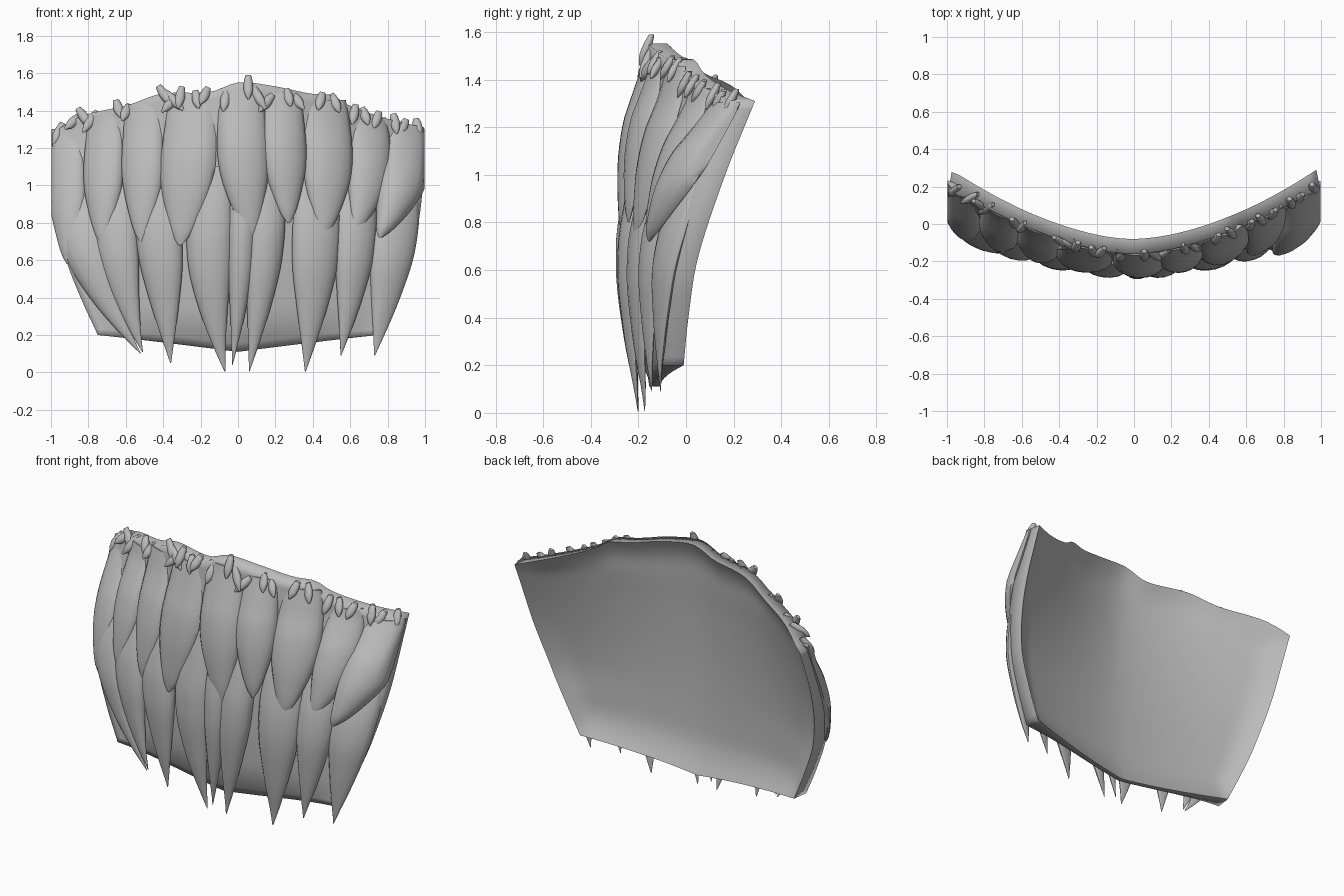
import bpy, bmesh, math
from mathutils import Vector

if "Cube" in bpy.data.objects:
    bpy.data.objects.remove(bpy.data.objects["Cube"])

grey = bpy.data.materials.new("plain grey")
grey.diffuse_color = (0.5, 0.5, 0.5, 1)
grey.use_nodes = True
grey.node_tree.nodes["Principled BSDF"].inputs["Base Color"].default_value = grey.diffuse_color


def interp(table, k):
    """Smooth lookup (Hermite through the points) in a list of (key, value) pairs."""
    if k <= table[0][0]:
        return table[0][1]
    if k >= table[-1][0]:
        return table[-1][1]
    i = max(j for j in range(len(table) - 1) if table[j][0] <= k)

    def slope(j):
        a, b = table[max(j - 1, 0)], table[min(j + 1, len(table) - 1)]
        return (b[1] - a[1]) / (b[0] - a[0])
    (a, va), (b, vb) = table[i], table[i + 1]
    h = b - a
    t = (k - a) / h
    return (va * (1 + 2 * t) * (1 - t) ** 2 + slope(i) * h * t * (1 - t) ** 2
            + vb * t * t * (3 - 2 * t) + slope(i + 1) * h * t * t * (t - 1))


# Shape of the curved backing: rim height, half width, centre depths, side depth
TOP = [(-1, 1.28), (-.85, 1.37), (-.6, 1.43), (-.42, 1.49), (-.15, 1.50), (0, 1.55),
       (.2, 1.53), (.4, 1.49), (.52, 1.48), (.6, 1.43), (.8, 1.36), (1, 1.31)]
HALF = [(.1, .69), (.2, .735), (.4, .825), (.6, .90), (.9, .96), (1.3, .975)]
FRONT_MID = [(0, -.18), (.11, -.19), (.3, -.21), (.6, -.225), (1.1, -.21), (1.5, -.16)]
BACK_MID = [(.11, -.16), (.3, -.173), (.5, -.18), (.8, -.178), (1.1, -.162),
            (1.35, -.14), (1.55, -.13)]
SIDE = [(.2, -.01), (.4, .01), (.65, .05), (1.0, .165), (1.31, .29)]
CURL = .05


def depth(mid, side_shift, x, z):
    """Depth of a surface bowed from its centre line out to the side edge."""
    u = min(abs(x) / interp(HALF, z), 1.03)
    c = interp(mid, z)
    return c + (interp(SIDE, z) + side_shift - c) * u ** 1.7


def front_at(x, z):
    return depth(FRONT_MID, -.08, x, z)


def near(d, reach):
    """1 at an edge, easing to 0 at the given distance from it."""
    return max(0, 1 - d / reach) ** 2


def loft(name, rings, angle=50):
    """Skin closed rings of equal even length and cap both ends with strips."""
    bm = bmesh.new()
    vs = [[bm.verts.new(p) for p in r] for r in rings]
    n = len(vs[0])
    for a, b in zip(vs, vs[1:]):
        for i in range(n):
            j = (i + 1) % n
            bm.faces.new((a[i], a[j], b[j], b[i]))
    for r in (vs[0], vs[-1]):
        for i in range(n // 2 - 1):
            bm.faces.new((r[i], r[i + 1], r[n - 2 - i], r[n - 1 - i]))
    bmesh.ops.recalc_face_normals(bm, faces=bm.faces)
    me = bpy.data.meshes.new(name)
    bm.to_mesh(me)
    bm.free()
    me.materials.append(grey)
    ob = bpy.data.objects.new(name, me)
    bpy.context.collection.objects.link(ob)
    bpy.ops.object.select_all(action='DESELECT')
    ob.select_set(True)
    bpy.context.view_layer.objects.active = ob
    bpy.ops.object.shade_smooth_by_angle(angle=math.radians(angle))
    return ob


# Curved backing sheet, hollow behind, with its rim curling backwards
rings = []
for k in range(33):
    v = k / 32
    front, back = [], []
    for i in range(49):
        u = -1 + i / 24
        z = (.11 + .09 * abs(u)) * (1 - v) + interp(TOP, u) * v
        x = u * interp(HALF, z)
        low = near(v, .16)
        curl = max(low, near(1 - abs(u), .14), near(1 - v, .12))
        back.append((x, depth(BACK_MID, -CURL, x, z) + CURL * curl, z))
        y = front_at(x, z) + .05 * low * (1 - abs(u) ** 3) - .02 * abs(u) ** 6
        front.append((x * (1 + .02 * abs(u) ** 4), y, z))
    rings.append(front + back[::-1])
loft("backing_sheet", rings, 100)


def leaf(name, top, mid, tip, half, bulge, widths, lift):
    """Domed pointed leaf lying over the front of the backing."""
    rings, steps, seg = [], 20, 16
    for k in range(steps + 1):
        t = k / steps
        x0 = top[0] * (1 - t) * (1 - 2 * t) + mid * 4 * t * (1 - t) + tip[0] * t * (2 * t - 1)
        z = top[1] + (tip[1] - top[1]) * t
        f = interp(widths, t)
        swell = f * min(1, .55 + 1.3 * t)
        lo = lift[0] + (lift[1] - lift[0]) * t
        ring = []
        for i in range(seg):
            a = 2 * math.pi * (i + .5) / seg + math.pi / 2
            x = max(-.998, min(.998, x0 + half * f * math.sin(a)))
            c = math.cos(a)
            y = .25 * front_at(x0, z) + .75 * front_at(x, z) - lo
            y += c * swell * (bulge if c < 0 else .025)
            ring.append((x, y, z))
        rings.append(ring)
    loft(name, rings)


# Lower row: top x, middle x, tip x, tip z, half width
LOWER = [(-.86, -.80, -.52, .10, .13), (-.66, -.64, -.51, .11, .12),
         (-.45, -.41, -.36, .05, .125), (-.12, -.15, -.07, .005, .125),
         (.02, .015, -.03, .04, .075), (.17, .135, .06, .005, .10),
         (.42, .41, .36, .005, .13), (.64, .62, .55, .09, .11),
         (.87, .82, .73, .09, .125)]
LOW_W = [(0, .35), (.1, .72), (.25, .97), (.35, 1), (.5, .93), (.7, .62), (.85, .33),
         (.96, .1), (1, .02)]
for n, (a, b, c, d, w) in enumerate(LOWER):
    leaf(f"lower_leaf_{n + 1}", (a, 1.1), b, (c, d), w, .063, LOW_W, (0, .022))

# Upper row: top x, middle x, tip x, tip z, half width, bulge, tip lift
UPPER = [(-.92, -.91, -.91, .58, .105, .075, .03), (-.71, -.72, -.73, .69, .11, .07, .05),
         (-.51, -.51, -.52, .70, .115, .06, .05), (-.25, -.27, -.31, .68, .15, .06, .045),
         (.02, .03, .07, .72, .14, .065, .04), (.24, .25, .27, .80, .12, .065, .045),
         (.47, .48, .46, .73, .135, .065, .05), (.70, .70, .63, .75, .115, .07, .05),
         (.90, .88, .76, .72, .135, .11, .08)]
UP_W = [(0, .8), (.15, .9), (.35, .99), (.45, 1), (.6, .91), (.75, .69), (.9, .4),
        (.97, .2), (1, .06)]
for n, (a, b, c, d, w, g, e) in enumerate(UPPER):
    leaf(f"upper_leaf_{n + 1}", (a, interp(TOP, a) - .03), b, (c, d), w, g, UP_W, (-.02, e))

# Small bud scales along the rim: x, z, lean in degrees, length
BUDS = [(-.96, 1.28, 25, .12), (-.88, 1.34, 50, .12), (-.82, 1.36, -35, .13),
        (-.79, 1.34, 35, .14), (-.64, 1.41, -15, .10), (-.60, 1.39, 25, .10),
        (-.39, 1.48, -35, .13), (-.36, 1.44, 45, .14), (-.34, 1.45, -45, .14),
        (-.31, 1.47, 10, .12), (-.18, 1.48, 25, .10), (-.22, 1.46, -10, .10),
        (-.07, 1.45, 10, .11), (.055, 1.525, 0, .13), (.11, 1.47, -30, .15),
        (.15, 1.44, 40, .12), (.27, 1.47, -15, .10), (.32, 1.45, -35, .11),
        (.44, 1.45, 15, .10), (.52, 1.44, -25, .11), (.62, 1.38, 10, .11),
        (.68, 1.37, -20, .10), (.74, 1.35, 20, .10), (.84, 1.33, -10, .11),
        (.88, 1.31, 25, .10), (.96, 1.31, -10, .10)]
BUD_W = [(0, .15), (.2, .7), (.45, 1), (.8, .85), (1, .55)]
for n, (x, z, lean, length) in enumerate(BUDS):
    s = math.radians(lean)
    axis = Vector((math.sin(s), 0, math.cos(s)))
    side = Vector((math.cos(s), 0, -math.sin(s)))
    rings = []
    for k in range(9):
        t = k / 8
        w = .026 * interp(BUD_W, t)
        p = Vector((x, 0, z)) + axis * (t - .5) * length
        # lower end rests on the leaf, upper end on the rim
        p.y = front_at(x, z) - .012 - .05 * (.5 - t)
        ring = []
        for i in range(10):
            a = 2 * math.pi * i / 10
            q = p + side * w * math.cos(a) + Vector((0, .8 * w * math.sin(a), 0))
            q.x = max(-1, min(1, q.x))
            ring.append(q)
        rings.append(ring)
    loft(f"rim_bud_{n + 1}", rings)
